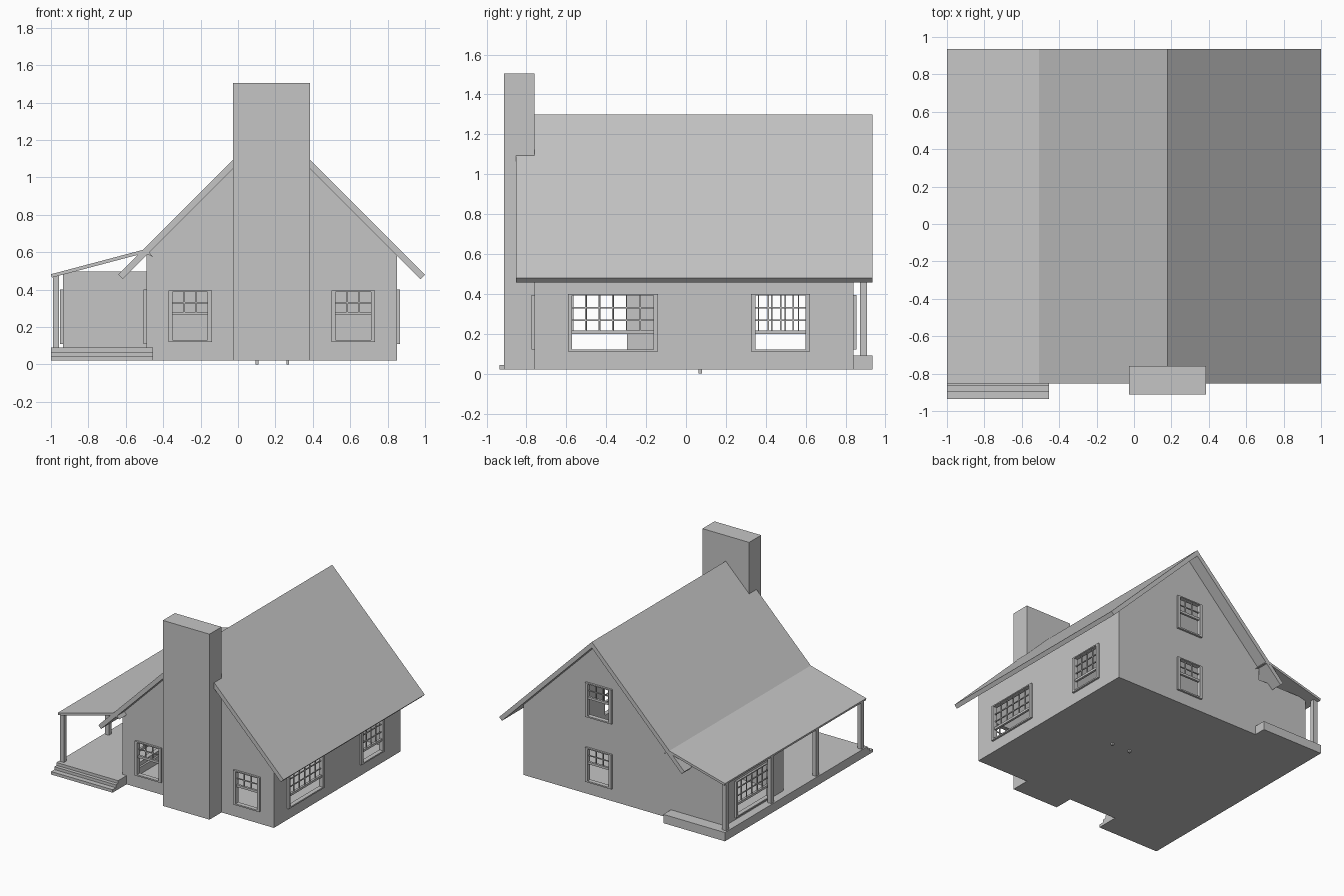
import bpy, bmesh
from mathutils import Vector

if "Cube" in bpy.data.objects:
    bpy.data.objects.remove(bpy.data.objects["Cube"])

GREY = bpy.data.materials.new("plain grey")
GREY.diffuse_color = (0.56, 0.56, 0.56, 1)
GREY.use_nodes = True
GREY.node_tree.nodes["Principled BSDF"].inputs["Base Color"].default_value = GREY.diffuse_color


def finish(name, bm):
    bmesh.ops.recalc_face_normals(bm, faces=bm.faces)
    me = bpy.data.meshes.new(name)
    bm.to_mesh(me)
    bm.free()
    me.materials.append(GREY)
    ob = bpy.data.objects.new(name, me)
    bpy.context.collection.objects.link(ob)
    return ob


def boxes(name, items):
    """One object from boxes given as (x0, x1, y0, y1, z0, z1)."""
    bm = bmesh.new()
    for x0, x1, y0, y1, z0, z1 in items:
        vs = bmesh.ops.create_cube(bm, size=1)["verts"]
        size = Vector((abs(x1 - x0), abs(y1 - y0), abs(z1 - z0)))
        mid = Vector((x0 + x1, y0 + y1, z0 + z1)) / 2
        for v in vs:
            v.co = v.co * size + mid
    return finish(name, bm)


def prism(name, profile, y0, y1):
    """Extrude an x-z profile along y."""
    bm = bmesh.new()
    f = bm.faces.new([bm.verts.new((x, y0, z)) for x, z in profile])
    ext = bmesh.ops.extrude_face_region(bm, geom=[f])["geom"]
    bmesh.ops.translate(bm, vec=(0, y1 - y0, 0),
                        verts=[g for g in ext if isinstance(g, bmesh.types.BMVert)])
    return finish(name, bm)


def cut(ob, cutter):
    """Subtract the cutter, apply, and remove it."""
    mod = ob.modifiers.new("cut", "BOOLEAN")
    mod.operation = "DIFFERENCE"
    mod.solver = "EXACT"
    mod.object = cutter
    cutter.hide_render = True
    dg = bpy.context.evaluated_depsgraph_get()
    me = bpy.data.meshes.new_from_object(ob.evaluated_get(dg))
    ob.modifiers.clear()
    ob.data = me
    bpy.data.objects.remove(cutter)


# windows: name, wall axis, wall plane, outward sign, u0, u1, z0, z1, rail z, columns, rows
WINDOWS = [
    ("front_window_left", "y", -0.76, -1, -0.372, -0.14, 0.12, 0.395, 0.272, 3, 2),
    ("front_window_right", "y", -0.76, -1, 0.50, 0.732, 0.12, 0.395, 0.272, 3, 2),
    ("back_window_lower", "y", 0.84, 1, 0.064, 0.296, 0.12, 0.395, 0.272, 3, 2),
    ("back_window_upper", "y", 0.84, 1, 0.064, 0.296, 0.64, 0.915, 0.792, 3, 2),
    ("side_window_wide", "x", 0.85, 1, -0.593, -0.14, 0.11, 0.40, 0.207, 6, 3),
    ("side_window_narrow", "x", 0.85, 1, 0.327, 0.622, 0.11, 0.40, 0.207, 4, 3),
    ("porch_window", "x", -0.49, -1, -0.725, -0.275, 0.11, 0.40, 0.207, 6, 3),
    ("annex_window", "x", -0.935, -1, 0.275, 0.72, 0.11, 0.40, 0.207, 6, 3),
]


def place(axis, p, u0, u1, d0, d1, z0, z1):
    if axis == "x":
        return (p + d0, p + d1, u0, u1, z0, z1)
    return (u0, u1, p + d0, p + d1, z0, z1)


def window(name, axis, p, s, u0, u1, z0, z1, rail, cols, rows):
    w, t = 0.022, 0.0035
    out, inn = 0.016 * s, -0.02 * s
    a, b, c, d = u0 + w, u1 - w, z0 + w * 0.5, z1 - w * 0.4
    parts = [(u0, a, inn, out, z0, z1), (b, u1, inn, out, z0, z1),
             (a, b, inn, out, z0, c), (a, b, inn, out, d, z1),
             (a, b, -0.012 * s, 0.006 * s, rail - 0.009, rail + 0.009)]
    for i in range(1, cols):
        u = a + (b - a) * i / cols
        parts.append((u - t, u + t, -0.008 * s, 0, rail, d))
    for j in range(1, rows):
        z = rail + (d - rail) * j / rows
        parts.append((a, b, -0.008 * s, 0, z - t, z + t))
    boxes(name, [place(axis, p, *q) for q in parts])


# hollow gabled house and lower annex on the porch
house = prism("house_walls", [(-0.49, 0.02), (0.85, 0.02), (0.85, 0.583), (0.18, 1.253),
                              (-0.49, 0.583)], -0.76, 0.84)
cut(house, prism("house_inside", [(-0.47, 0.035), (0.83, 0.035), (0.83, 0.573),
                                  (0.18, 1.223), (-0.47, 0.573)], -0.74, 0.82))
annex = boxes("annex_walls", [(-0.935, -0.49, 0.105, 0.84, 0.02, 0.496)])
cut(annex, boxes("annex_inside", [(-0.915, -0.40, 0.125, 0.82, 0.095, 0.476)]))

# openings for the windows, plus the passage between house and annex
for name, axis, p, s, u0, u1, z0, z1, *_ in WINDOWS:
    hole = boxes("hole", [place(axis, p, u0 + 0.01, u1 - 0.01, -0.05, 0.05,
                                z0 + 0.005, z1 - 0.005)])
    cut(annex if name == "annex_window" else house, hole)
cut(house, boxes("hole", [(-0.53, -0.43, 0.25, 0.74, 0.1, 0.45)]))
for spec in WINDOWS:
    window(*spec)

# main roof, chimney and porch roof
prism("main_roof", [(0.18, 1.30), (1.0, 0.48), (0.976, 0.456), (0.18, 1.252),
                    (-0.616, 0.456), (-0.64, 0.48)], -0.853, 0.935)
boxes("chimney", [(-0.027, 0.386, -0.912, -0.76, 0.02, 1.505)])
prism("porch_roof", [(-1.0, 0.482), (-0.49, 0.617), (-0.455, 0.575), (-0.50, 0.595),
                     (-0.995, 0.464)], -0.853, 0.936)

# porch floor, front steps and posts
boxes("porch_floor", [(-1.0, -0.455, -0.85, 0.936, 0.02, 0.09)])
boxes("porch_steps", [(-1.0, -0.455, -0.936, -0.84, 0.02, 0.044),
                      (-1.0, -0.455, -0.895, -0.84, 0.03, 0.067),
                      (-1.0, -0.455, -0.867, -0.84, 0.04, 0.09)])
for i in range(4):
    y = 0.89 - 0.57 * i
    boxes(f"porch_post_{i + 1}", [(-0.99, -0.956, y - 0.017, y + 0.017, 0.09, 0.473)])

# tiny pegs below the floor
boxes("floor_pegs", [(x - 0.008, x + 0.008, 0.062, 0.08, 0.0, 0.025) for x in (0.102, 0.266)])
